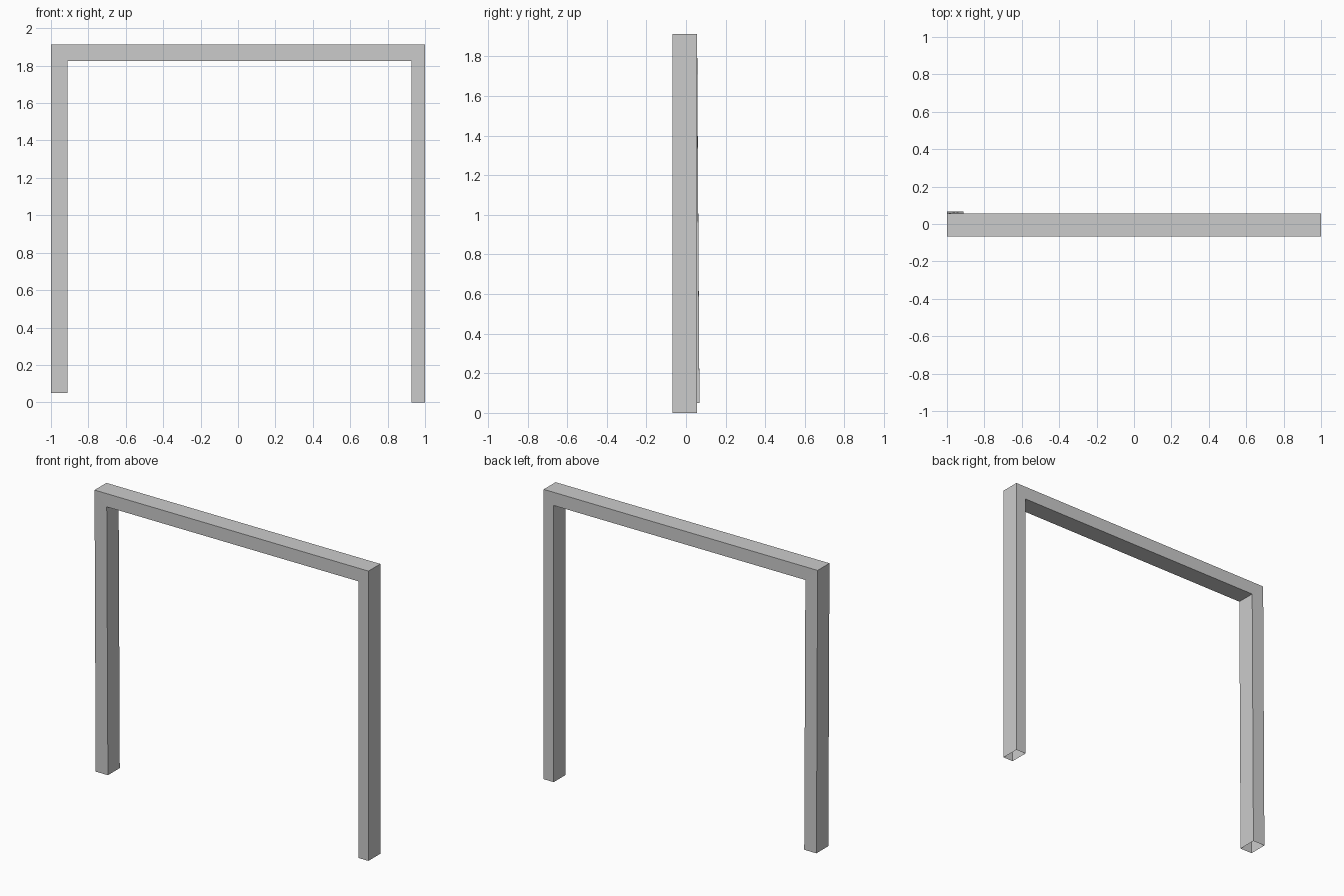
import bpy, bmesh

if "Cube" in bpy.data.objects:
    bpy.data.objects.remove(bpy.data.objects["Cube"])

TOP, UNDER = 1.913, 1.826      # beam height range
FRONT, BACK = -0.068, 0.056    # frame depth range
LEAN = 0.012                   # backward drift of the left foot
LEFT_FOOT = 0.05

# U-shaped outline as outer/inner pairs, from left foot to right foot
outer = [(-1, LEFT_FOOT), (-1, TOP), (1, TOP), (1, 0)]
inner = [(-0.911, LEFT_FOOT), (-0.911, UNDER), (0.927, UNDER), (0.927, 0)]

bm = bmesh.new()


def row(points, y):
    # only the left foot drifts backward
    return [bm.verts.new((x, y + (LEAN if i == 0 else 0), z))
            for i, (x, z) in enumerate(points)]


# Four corner rails, skinned into a tube with open feet
rails = [row(outer, FRONT), row(inner, FRONT), row(inner, BACK), row(outer, BACK)]
for r in range(4):
    a, b = rails[r], rails[(r + 1) % 4]
    for i in range(3):
        bm.faces.new((a[i], a[i + 1], b[i + 1], b[i]))
bmesh.ops.recalc_face_normals(bm, faces=bm.faces)

mesh = bpy.data.meshes.new("door_frame")
bm.to_mesh(mesh)
bm.free()
frame = bpy.data.objects.new("door_frame", mesh)
bpy.context.collection.objects.link(frame)
